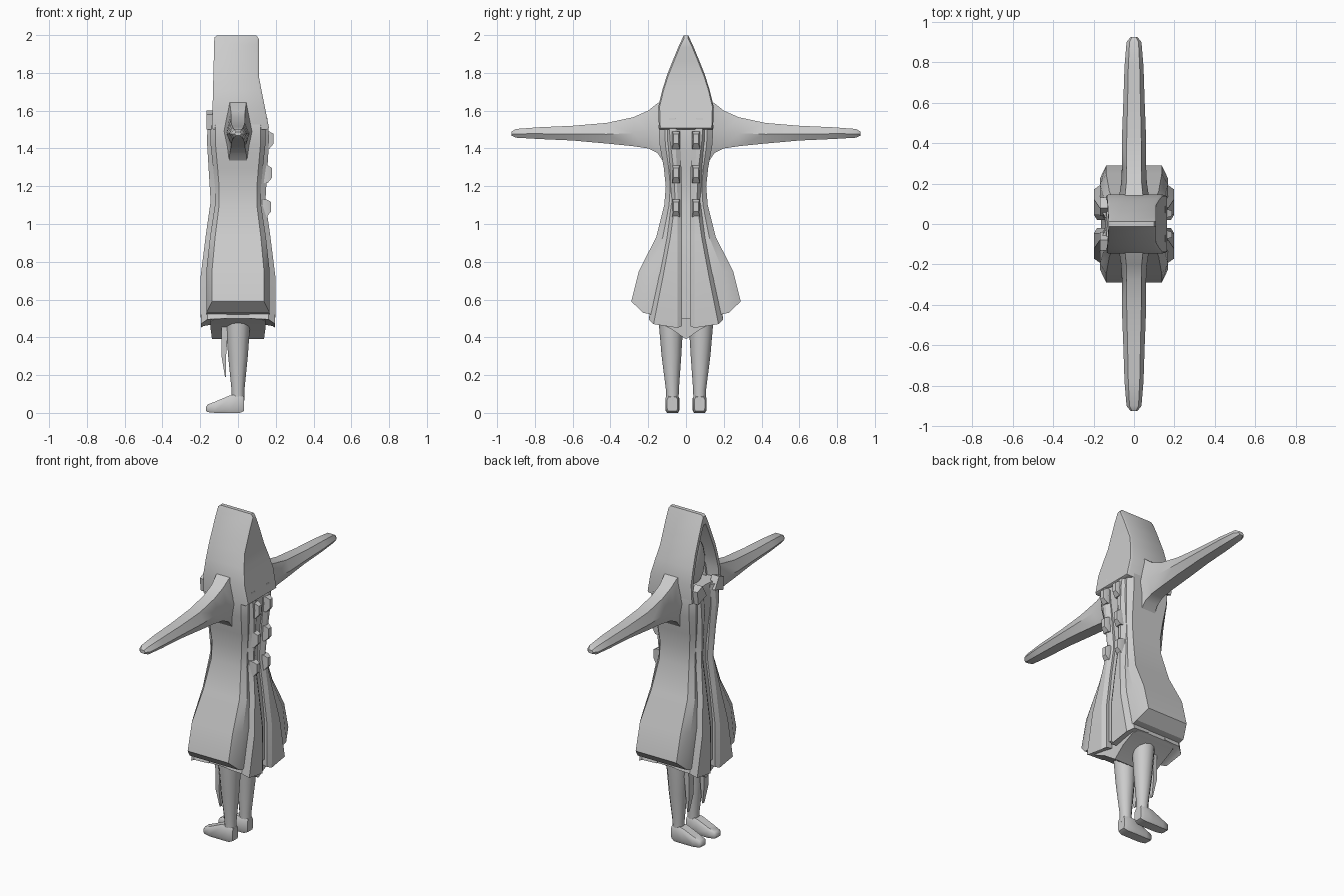
import bpy, bmesh, math
from mathutils import Vector

cube = bpy.data.objects.get("Cube")
if cube:
    bpy.data.objects.remove(cube, do_unlink=True)

grey = bpy.data.materials.new("plain_grey")
grey.use_nodes = True
tone = (0.6, 0.6, 0.6, 1)
grey.diffuse_color = tone
grey.node_tree.nodes["Principled BSDF"].inputs["Base Color"].default_value = tone


def finish(name, bm, angle=30):
    bmesh.ops.recalc_face_normals(bm, faces=bm.faces)
    mesh = bpy.data.meshes.new(name)
    bm.to_mesh(mesh)
    bm.free()
    mesh.materials.append(grey)
    obj = bpy.data.objects.new(name, mesh)
    bpy.context.collection.objects.link(obj)
    bpy.ops.object.select_all(action='DESELECT')
    obj.select_set(True)
    bpy.context.view_layer.objects.active = obj
    bpy.ops.object.shade_smooth_by_angle(angle=math.radians(angle))
    return obj


def loft(name, rings, angle=30):
    """Skin even-sized rings; each end is closed by strips of paired points."""
    bm = bmesh.new()
    rows = [[bm.verts.new(p) for p in ring] for ring in rings]
    n = len(rows[0])
    for a, b in zip(rows, rows[1:]):
        for i in range(n):
            j = (i + 1) % n
            bm.faces.new((a[i], a[j], b[j], b[i]))
    for row in (rows[0], rows[-1]):
        for i in range(n // 2 - 1):
            bm.faces.new((row[i], row[i + 1], row[n - 2 - i], row[n - 1 - i]))
    return finish(name, bm, angle)


def body_ring(hx, hy, heights, shape):
    """Ring symmetric in x and y, heights given from the side to the middle."""
    half = [(-y, x, z) for (y, x), z in zip(shape, heights)]
    half += [(-y, x, z) for y, x, z in reversed(half[:-1])]
    right = [(x * hx, y * hy, z) for y, x, z in half]
    return right + [(-x, y, z) for x, y, z in reversed(right)]


# Coat: wide side panels with a hem that rises to the sides
shape = [(1, .82), (.78, 1), (.3, 1), (0, .97)]
rings = [body_ring(.168, .29, (.59, .53, .5, .5), shape)]
for z, hx, hy in [(.75, .168, .25), (.93, .148, .158), (1.1, .122, .115), (1.2, .122, .107),
                  (1.3, .132, .118), (1.42, .145, .14), (1.52, .147, .145), (1.57, .135, .135)]:
    rings.append(body_ring(hx, hy, [z] * 4, shape))
loft("coat", rings)

# Underskirt with a pointed lower edge
skirt = [(1, .8), (.85, 1), (.42, 1), (0, .95)]
loft("underskirt", [body_ring(.145, .19, (.5, .485, .445, .39), skirt),
                    body_ring(.15, .19, [.56] * 4, skirt)])

# Four raised coat panels, split along the middle
panel_rows = [(.48, .02, .197, .197), (.72, .02, .147, .198), (.93, .02, .108, .172),
              (1.12, .02, .082, .145), (1.3, .025, .092, .156), (1.45, .03, .11, .165),
              (1.56, .03, .115, .155)]
hem = (0, -.02, -.03, -.01, .015, .02)
for sx, face in ((1, "buttoned"), (-1, "open")):
    for sy, side in ((1, "left"), (-1, "right")):
        rings = []
        for k, (z, y0, y1, x) in enumerate(panel_rows):
            section = [(y0, .06), (y0, x - .015), (y0 + .025, x),
                       (y1 - .025, x), (y1, x - .035), (y1, .06)]
            rings.append([(sx * px, sy * py, z + (dz if k == 0 else 0))
                          for (py, px), dz in zip(section, hem)])
        loft(f"{face}_panel_{side}", rings)

# Hood: a pointed arch swept in x, with a recessed face opening
arch = [(.143, 1.5), (.147, 1.62), (.125, 1.71), (.1, 1.79), (.068, 1.87), (.035, 1.95), (.012, 1.997)]
arch = arch + [(-y, z) for y, z in reversed(arch)]


def back(z):
    return .11 + max(0, 1.78 - z) * .2


def front(z):
    return -.125 - (2 - z) * .025


def hood_ring(scale, xfun):
    pts = [(y * scale, 1.66 + (z - 1.66) * scale) for y, z in arch]
    return [(xfun(z), y, z) for y, z in pts]


loft("hood", [hood_ring(.95, back),
              hood_ring(1, lambda z: back(z) - .012),
              hood_ring(1, lambda z: front(z) + .012),
              hood_ring(.97, front),
              hood_ring(.82, front),
              hood_ring(.78, lambda z: -.04)], 40)


def ball(name, centre, size):
    bm = bmesh.new()
    bmesh.ops.create_uvsphere(bm, u_segments=14, v_segments=9, radius=1)
    for v in bm.verts:
        v.co = Vector(c + a * s for c, a, s in zip(centre, v.co, size))
    return finish(name, bm, 60)


# Head inside the hood
ball("face", (-.055, 0, 1.69), (.045, .085, .14))

arm_rows = [(.1, .085, 1.3, 1.66), (.15, .072, 1.375, 1.64), (.2, .064, 1.4, 1.6),
            (.28, .06, 1.412, 1.565), (.42, .06, 1.426, 1.535), (.6, .053, 1.442, 1.52),
            (.78, .047, 1.45, 1.512), (.9, .037, 1.457, 1.503), (.925, .018, 1.468, 1.488)]
foot_rows = [(.032, .028, .01, .085), (.01, .036, 0, .1), (-.045, .037, 0, .092),
             (-.12, .036, 0, .06), (-.16, .03, .004, .045), (-.17, .02, .01, .03)]

for s, side in ((1, "left"), (-1, "right")):
    # Sleeve, tapering to a blunt hand
    rings = []
    for y, hx, lo, hi in arm_rows:
        mid = lo * .55 + hi * .45
        rings.append([(-hx * .6, s * y, hi), (-hx, s * y, mid), (-hx * .6, s * y, lo),
                      (hx * .6, s * y, lo), (hx, s * y, mid), (hx * .6, s * y, hi)])
    loft(f"arm_{side}", rings, 35)

    # Leg
    rings = []
    for z, r, x, y in [(.06, .033, 0, .072), (.12, .034, 0, .072), (.3, .052, 0, .077), (.52, .068, 0, .08)]:
        rings.append([(x + r * math.cos(a * math.pi / 6), s * (y + r * math.sin(a * math.pi / 6)), z)
                      for a in range(12)])
    loft(f"leg_{side}", rings)

    # Shoe pointing to -x
    rings = []
    for x, hy, lo, hi in foot_rows:
        c = (hi - lo) * .2
        out = [(-hy, lo + c), (-hy, hi - c), (-hy * .7, hi), (hy * .7, hi),
               (hy, hi - c), (hy, lo + c), (hy * .8, lo), (-hy * .8, lo)]
        rings.append([(x, s * (.072 + y), z) for y, z in out])
    loft(f"shoe_{side}", rings, 40)

    # Thin cloth strip hanging before the leg
    rings = []
    for x, hy, z, t in [(-.066, .008, .19, .003), (-.075, .022, .3, .012), (-.068, .026, .48, .018)]:
        rings.append([(x - t, s * .072 - hy, z), (x - t, s * .072 + hy, z),
                      (x + t, s * .072 + hy, z), (x + t, s * .072 - hy, z)])
    loft(f"cloth_strip_{side}", rings)

    # Lapel at the face opening
    loft(f"lapel_{side}", [[(x, s * .04, 1.53), (x, s * .12, 1.5), (x, s * .13, 1.58), (x, s * .08, 1.6)]
                           for x in (-.168, -.12)])

    # Three toggles on the buttoned side
    for k, (z, x) in enumerate([(1.445, .16), (1.265, .152), (1.085, .146)]):
        rings = []
        for dx, hy, lo, hi in [(-.02, .02, -.047, .045), (.006, .02, -.047, .045), (.028, .013, -.02, .032)]:
            rings.append([(x + dx, s * .053 - hy, z + lo), (x + dx, s * .053 + hy, z + lo),
                          (x + dx, s * .053 + hy, z + hi), (x + dx, s * .053 - hy, z + hi)])
        loft(f"toggle_{side}_{k + 1}", rings)
